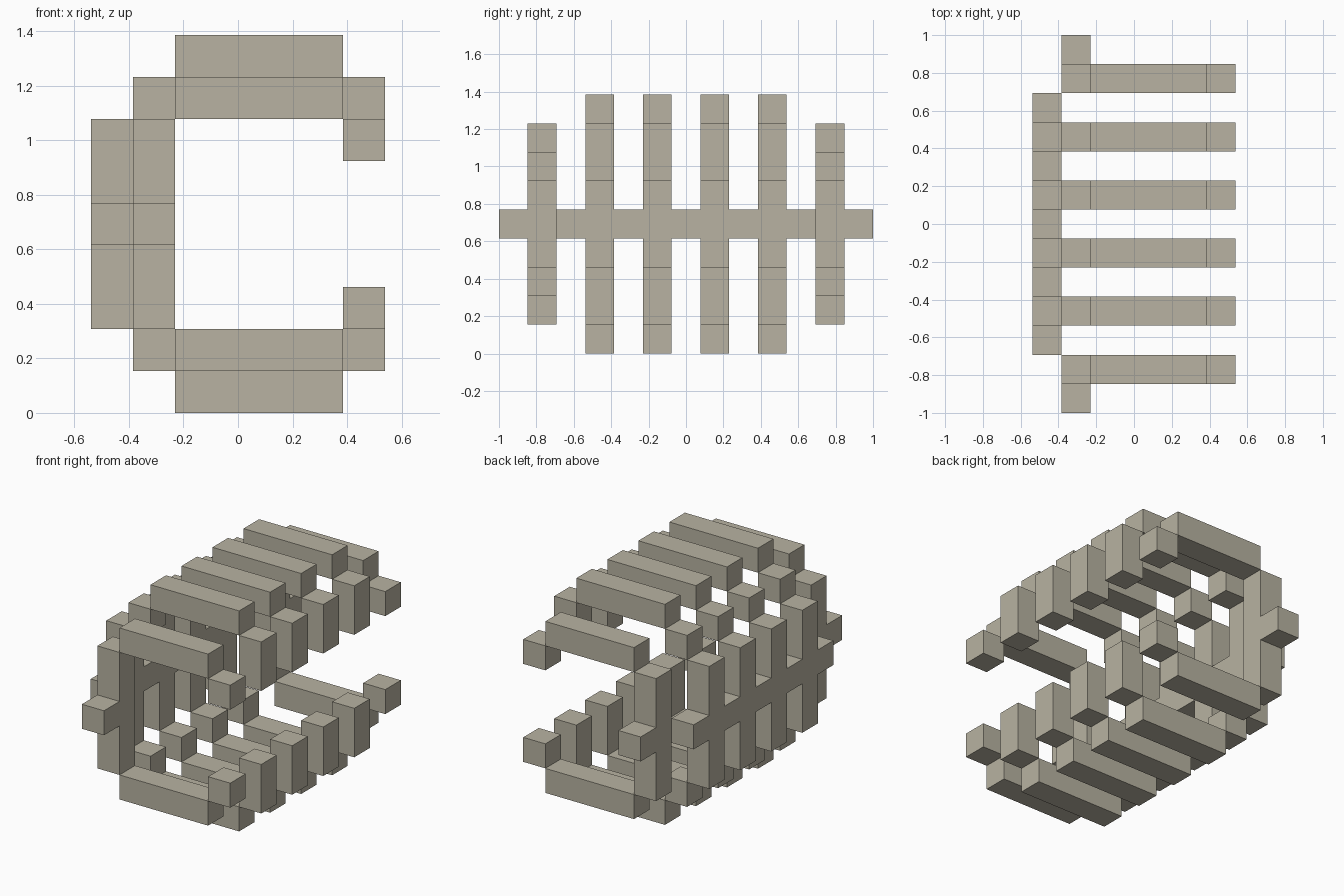
import bpy
import bmesh
from mathutils import Matrix, Vector

cube = bpy.data.objects.get("Cube")
if cube:
    bpy.data.objects.remove(cube, do_unlink=True)

U = 2 / 13           # one block
MID_X, MID_Z = 3.5, 4.5

bone = bpy.data.materials.new("bone")
bone.use_nodes = True
bone.diffuse_color = (0.48, 0.45, 0.36, 1)
bone.node_tree.nodes["Principled BSDF"].inputs["Base Color"].default_value = bone.diffuse_color


def block_object(name, boxes):
    """One mesh from boxes given as (x range, y range, z range) in blocks."""
    bm = bmesh.new()
    for box in boxes:
        size = Vector([(hi - lo) * U for lo, hi in box])
        mid = Vector([(lo + hi) / 2 * U for lo, hi in box])
        mid.x -= MID_X * U
        bmesh.ops.create_cube(bm, size=1, matrix=Matrix.Translation(mid) @ Matrix.Diagonal(size).to_4x4())
    mesh = bpy.data.meshes.new(name)
    bm.to_mesh(mesh)
    bm.free()
    mesh.materials.append(bone)
    obj = bpy.data.objects.new(name, mesh)
    bpy.context.collection.objects.link(obj)
    return obj


def above_and_below(x, y, low, high):
    """The same box above and below the middle height."""
    return [(x, y, (low, high)), (x, y, (2 * MID_Z - high, 2 * MID_Z - low))]


def large_rib(y):
    return ([((0, 1), y, (2, 7))]                      # back post
            + above_and_below((1, 2), y, 7, 8)         # corner blocks
            + above_and_below((2, 6), y, 8, 9)         # long bars
            + above_and_below((6, 7), y, 6, 8))        # turned-in tips


def small_rib(y):
    return ([((1, 2), y, (2, 7))]
            + above_and_below((2, 6), y, 7, 8)
            + above_and_below((6, 7), y, 6, 7))


# Ribs along the cage
for i, centre in enumerate((-5, -3, -1, 1, 3, 5), 1):
    y = (centre - 0.5, centre + 0.5)
    rib = small_rib if abs(centre) == 5 else large_rib
    block_object(f"rib_{i}", rib(y))

# Spine links between the ribs
for i, centre in enumerate((-4, -2, 0, 2, 4), 1):
    block_object(f"spine_link_{i}", [((0, 1), (centre - 0.5, centre + 0.5), (4, 5))])

# Spine ends
for name, centre in (("front_spine_end", -6), ("back_spine_end", 6)):
    block_object(name, [((1, 2), (centre - 0.5, centre + 0.5), (4, 5))])
